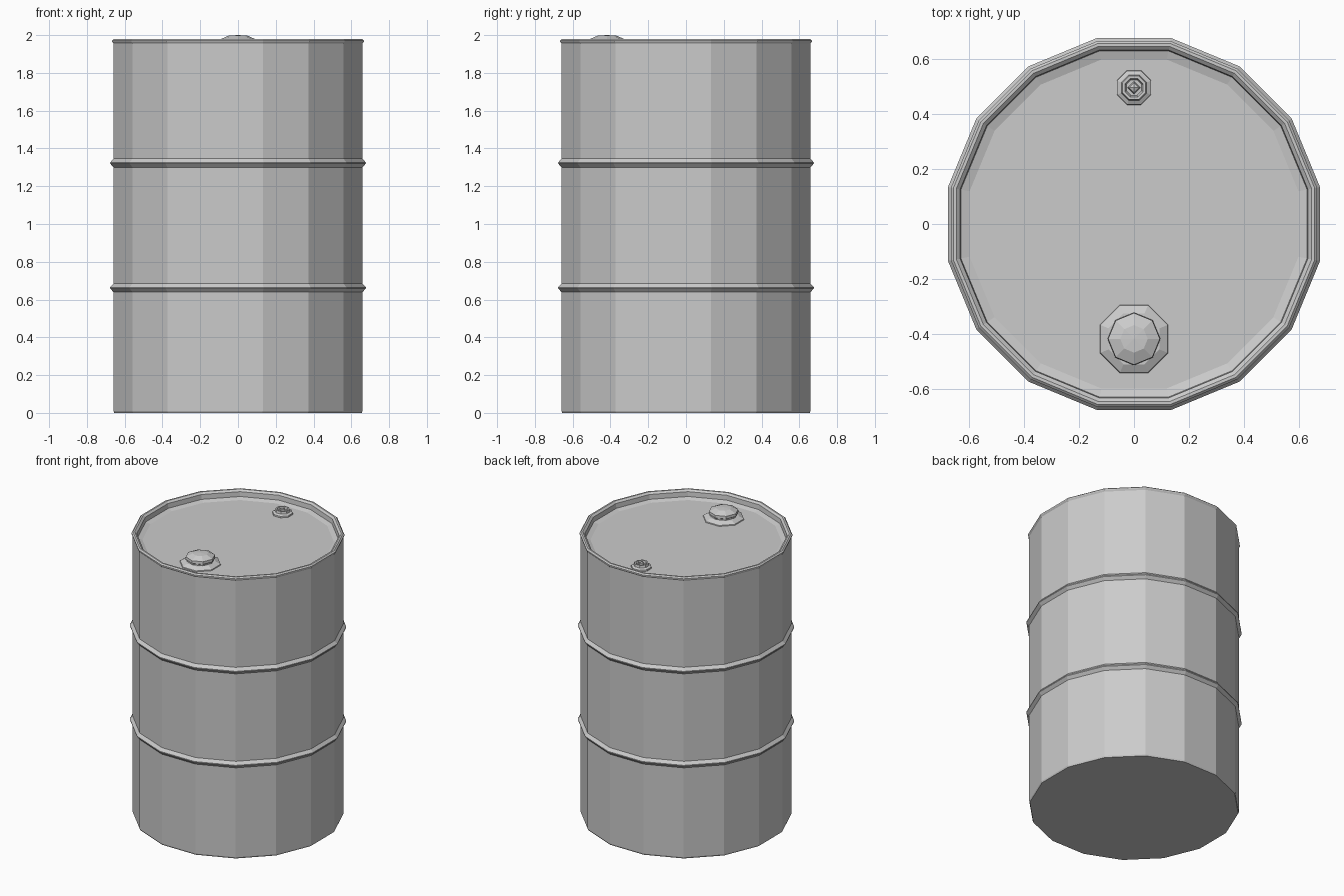
import bpy, bmesh, math

if "Cube" in bpy.data.objects:
    bpy.data.objects.remove(bpy.data.objects["Cube"])


def lathe(name, profile, sides, offset=0.0, loc=(0, 0)):
    """Spin a list of (radius, z) points into a flat-faced solid; radius 0 makes a pole."""
    bm = bmesh.new()
    rings = []
    for r, z in profile:
        if r == 0:
            rings.append([bm.verts.new((loc[0], loc[1], z))] * sides)
        else:
            rings.append([bm.verts.new((loc[0] + r * math.cos(offset + math.tau * i / sides),
                                        loc[1] + r * math.sin(offset + math.tau * i / sides), z))
                          for i in range(sides)])
    for a, b in zip(rings, rings[1:]):
        for i in range(sides):
            j = (i + 1) % sides
            bm.faces.new(list(dict.fromkeys((a[i], a[j], b[j], b[i]))))
    bmesh.ops.recalc_face_normals(bm, faces=bm.faces)
    mesh = bpy.data.meshes.new(name)
    bm.to_mesh(mesh)
    bm.free()
    obj = bpy.data.objects.new(name, mesh)
    bpy.context.collection.objects.link(obj)
    return obj


R = 0.672    # corner radius of the 16-sided wall
LID = 1.925  # height of the recessed lid


def hoop(z):
    return [(R, z - 0.023), (0.69, z - 0.003), (0.69, z + 0.003), (R, z + 0.023)]


# Drum shell: base, wall with two hoops, rolled rim, recessed lid
shell = [(0, 0), (R - 0.004, 0), (R, 0.01)]
shell += hoop(0.662) + hoop(1.323)
shell += [(R, 1.955), (0.679, 1.965), (0.679, 1.972), (0.67, 1.98), (0.659, 1.98),
          (0.645, 1.968), (0.642, 1.935), (0.61, LID), (0, LID)]
lathe("drum_shell", shell, 16, math.pi / 16)

# Large filler cap: octagonal flange and faceted dome
big = (0, -0.418)
lathe("large_cap_flange", [(0, LID - 0.005), (0.136, LID - 0.005), (0.132, LID + 0.006),
                           (0.1, LID + 0.022), (0, LID + 0.022)], 8, math.pi / 8, big)
lathe("large_cap_dome", [(0, LID), (0.088, LID), (0.088, 1.955), (0.096, 1.96),
                         (0.094, 1.978), (0.05, 1.997), (0, 2.0)], 8, 0, big)

# Small vent plug: stepped rings with a pointed centre
small = (0, 0.496)
lathe("small_plug", [(0, LID - 0.005), (0.068, LID - 0.005), (0.066, LID + 0.01),
                     (0.05, LID + 0.018), (0.046, LID + 0.034), (0.036, LID + 0.034),
                     (0.03, LID + 0.02), (0, LID + 0.02)], 8, math.pi / 8, small)
lathe("small_plug_centre", [(0, LID + 0.015), (0.024, LID + 0.018), (0.018, LID + 0.034),
                            (0, LID + 0.04)], 4, 0, small)
